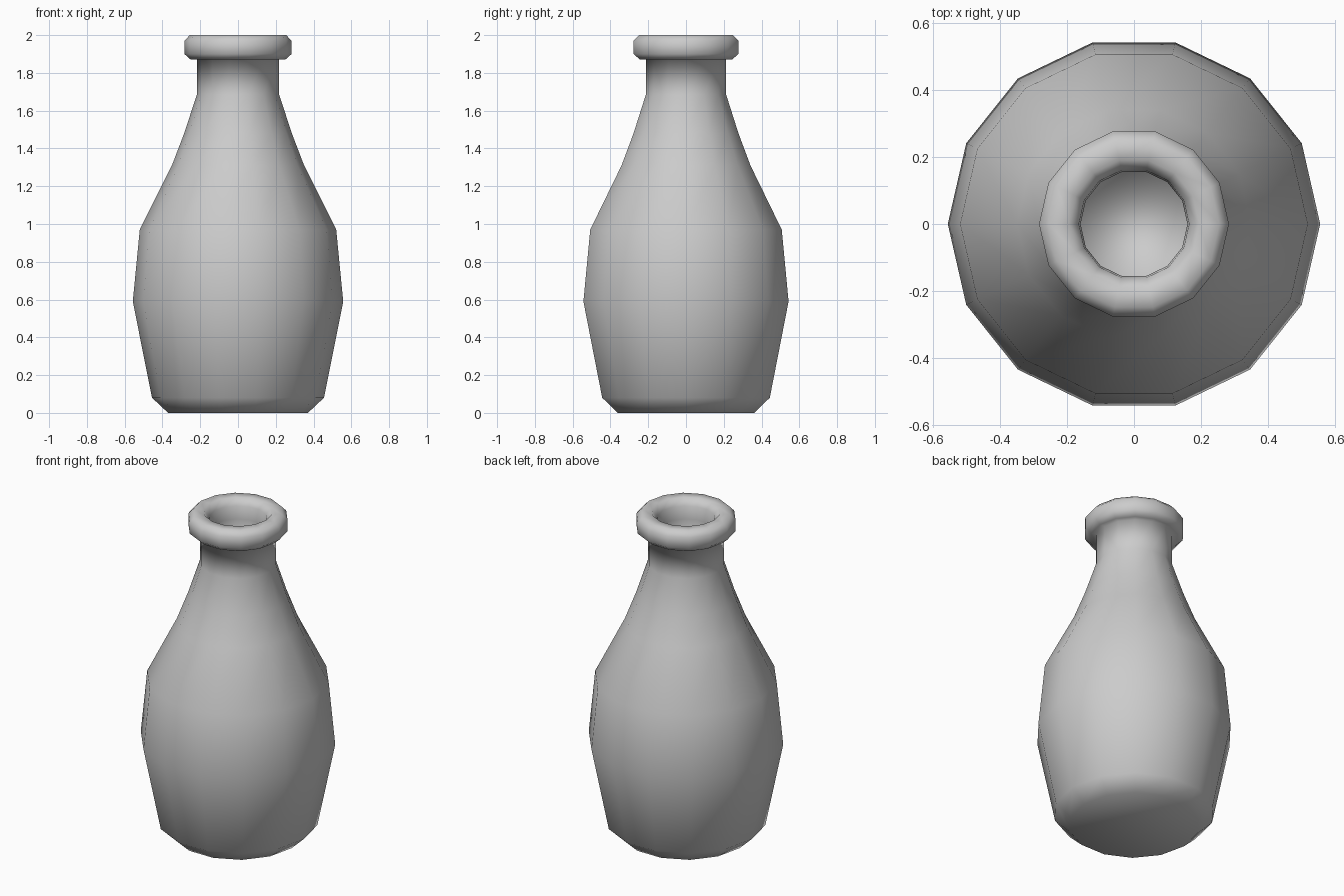
import bpy, bmesh
from math import cos, sin, tau

if "Cube" in bpy.data.objects:
    bpy.data.objects.remove(bpy.data.objects["Cube"])

SIDES = 14

# Radius / height profile: base, body, shoulder, neck, rolled lip, inner throat
PROFILE = [
    (0.37, 0.0), (0.455, 0.08), (0.557, 0.59), (0.52, 0.97),
    (0.35, 1.31), (0.285, 1.48), (0.218, 1.685), (0.218, 1.87),
    (0.25, 1.87), (0.284, 1.90), (0.284, 1.97), (0.255, 2.0),
    (0.195, 2.0), (0.165, 1.96), (0.16, 1.88), (0.16, 1.66),
]


def lathe(name, profile, sides):
    bm = bmesh.new()
    rings = [[bm.verts.new((r * cos(tau * i / sides), r * sin(tau * i / sides), z))
              for i in range(sides)] for r, z in profile]
    for low, high in zip(rings, rings[1:]):
        for i in range(sides):
            j = (i + 1) % sides
            bm.faces.new((low[i], low[j], high[j], high[i]))
    # Closed base and throat floor
    bm.faces.new(rings[0][::-1])
    bm.faces.new(rings[-1])
    for face in bm.faces:
        face.smooth = True
    mesh = bpy.data.meshes.new(name)
    bm.to_mesh(mesh)
    bm.free()
    obj = bpy.data.objects.new(name, mesh)
    bpy.context.collection.objects.link(obj)
    return obj


# Bottle
lathe("bottle", PROFILE, SIDES)
